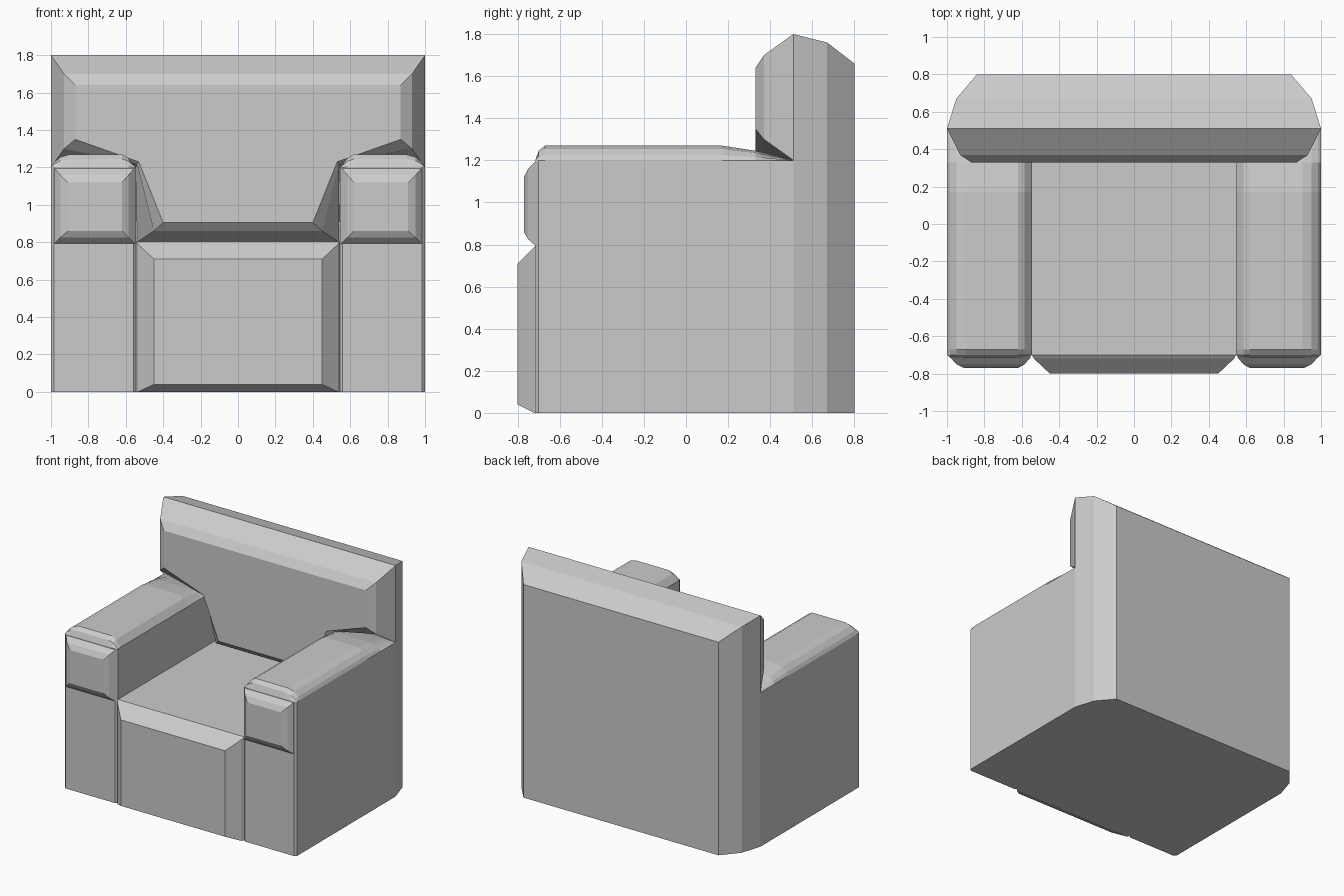
import bpy
import bmesh

if "Cube" in bpy.data.objects:
    bpy.data.objects.remove(bpy.data.objects["Cube"])


def loft(name, rings, mirror=False):
    """Skin a row of (y, [(x, z), ...]) rings and cap both ends."""
    bm = bmesh.new()
    rows = [[bm.verts.new((x, y, z)) for x, z in pts] for y, pts in rings]
    for a, b in zip(rows, rows[1:]):
        for i in range(len(a)):
            j = (i + 1) % len(a)
            bm.faces.new((a[i], a[j], b[j], b[i]))
    bm.faces.new(rows[0])
    bm.faces.new(rows[-1])
    bmesh.ops.recalc_face_normals(bm, faces=bm.faces)
    mesh = bpy.data.meshes.new(name)
    bm.to_mesh(mesh)
    bm.free()
    obj = bpy.data.objects.new(name, mesh)
    bpy.context.collection.objects.link(obj)
    if mirror:
        obj.modifiers.new("Mirror", 'MIRROR').use_mirror_merge = False
    return obj


def rect(x0, x1, z0, z1):
    return [(x0, z0), (x1, z0), (x1, z1), (x0, z1)]


def symmetric(half):
    """Close a right-hand half outline with its mirror image."""
    return half + [(-x, z) for x, z in reversed(half)]


def arm_section(rise, inset=0.0):
    """Arm cross-section whose rounded top is scaled by rise."""
    top = [(1, 0), (0.985, 0.025), (0.95, 0.055), (0.90, 0.07),
           (0.62, 0.07), (0.585, 0.05), (0.545, 0)]
    pts = [(0.545, 0), (1, 0)] + [(x, 1.2 + h * rise) for x, h in top]
    return [(min(max(x, 0.545 + inset), 1 - inset), z) for x, z in pts]


# Seat block with chamfered front
loft("seat", [(0.51, rect(-0.545, 0.545, 0, 0.805)),
              (-0.70, rect(-0.545, 0.545, 0, 0.805)),
              (-0.72, rect(-0.535, 0.535, 0, 0.79)),
              (-0.80, rect(-0.45, 0.45, 0.04, 0.71))])

# Arms, sloping down where they meet the back
loft("arm", [(-0.715, arm_section(0.05, 0.015)),
             (-0.70, arm_section(0.65)),
             (-0.67, arm_section(1)),
             (0.17, arm_section(1)),
             (0.33, arm_section(0.65)),
             (0.51, arm_section(0.01))], mirror=True)

# Padded arm fronts
loft("arm_pad", [(-0.71, rect(0.55, 0.985, 0.79, 1.2)),
                 (-0.75, rect(0.585, 0.95, 0.825, 1.16)),
                 (-0.77, rect(0.62, 0.91, 0.86, 1.12))], mirror=True)

# Back slab, tapering to the rear
loft("back_frame", [(y, rect(-x, x, 0, z)) for y, x, z in
                    ((0.51, 1, 1.8), (0.67, 0.95, 1.76), (0.80, 0.84, 1.66))])

# T-shaped back cushion
loft("back_cushion", [
    (0.51, symmetric([(0.54, 0.8), (0.545, 1.2), (1, 1.2), (1, 1.8)])),
    (0.37, symmetric([(0.45, 0.86), (0.54, 1.22), (0.93, 1.30), (0.93, 1.70)])),
    (0.33, symmetric([(0.40, 0.905), (0.53, 1.23), (0.87, 1.35), (0.87, 1.64)]))])
